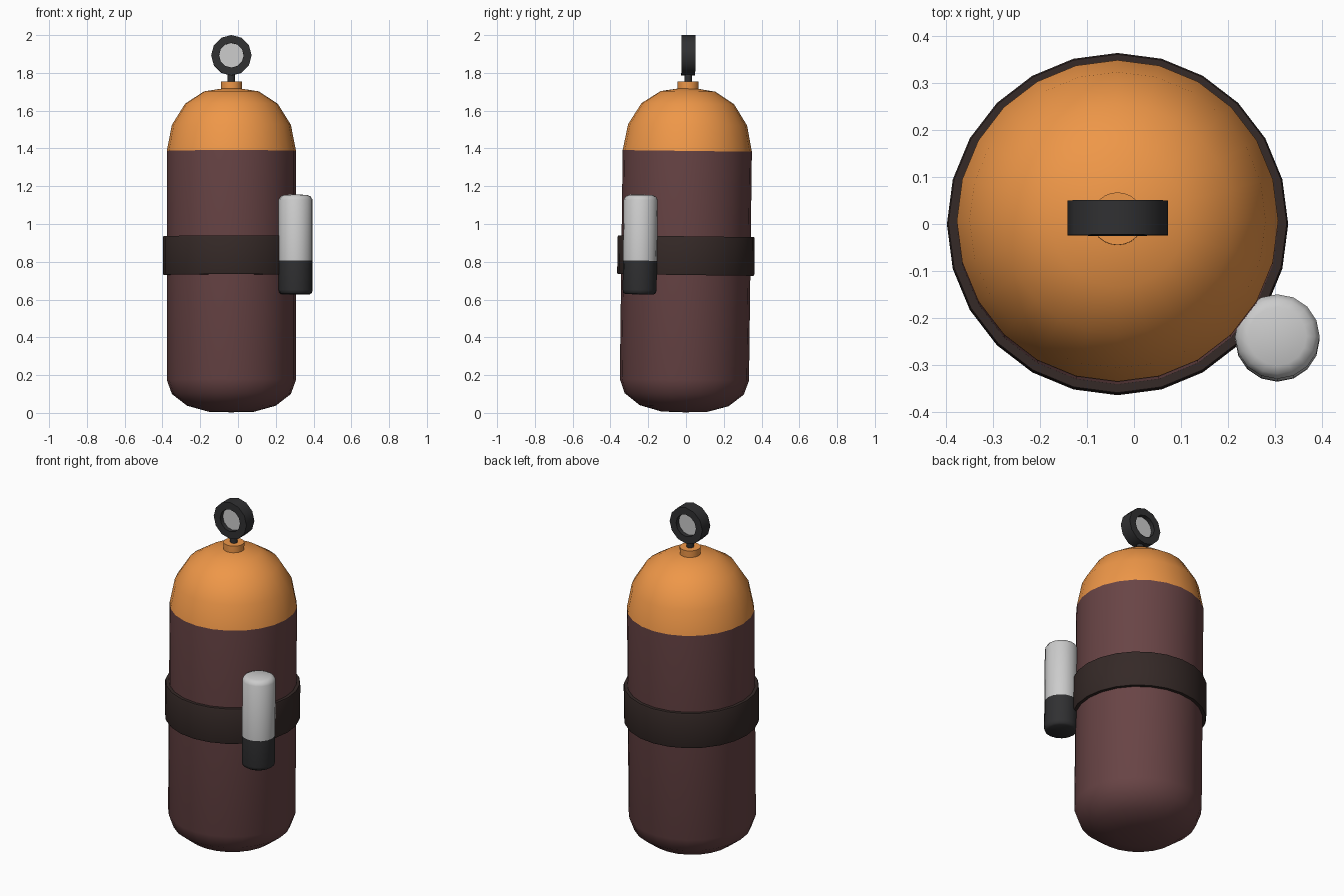
import bpy, bmesh, math
from mathutils import Matrix, Vector

if "Cube" in bpy.data.objects:
    bpy.data.objects.remove(bpy.data.objects["Cube"])

PIVOT = Vector((0, 0, 0.85))
# the whole model leans back very slightly
LEAN = Matrix.Translation(PIVOT) @ Matrix.Rotation(-0.0125, 4, 'X') @ Matrix.Translation(-PIVOT)
CX = -0.035


def material(name, rgb):
    m = bpy.data.materials.new(name)
    m.diffuse_color = (*rgb, 1)
    m.use_nodes = True
    m.node_tree.nodes["Principled BSDF"].inputs["Base Color"].default_value = m.diffuse_color
    return m


MAROON = material("maroon", (0.14, 0.058, 0.06))
ORANGE = material("orange", (0.86, 0.31, 0.065))
STRAP = material("dark_brown", (0.035, 0.022, 0.02))
BLACK = material("black", (0.03, 0.03, 0.032))
GREY = material("light_grey", (0.65, 0.65, 0.65))


def lathe(name, profile, sides, mat, centre, axis='Z', closed=False, angle=35):
    """Spin a (radius, height) profile around an axis through centre."""
    bm = bmesh.new()
    rings = []
    for r, h in profile:
        if r == 0:
            rings.append([bm.verts.new((0, 0, h))] * sides)
        else:
            rings.append([bm.verts.new((r * math.cos(i * math.tau / sides),
                                        r * math.sin(i * math.tau / sides), h))
                          for i in range(sides)])
    pairs = list(zip(rings, rings[1:]))
    if closed:
        pairs.append((rings[-1], rings[0]))
    for a, b in pairs:
        for i in range(sides):
            j = (i + 1) % sides
            bm.faces.new(list(dict.fromkeys((a[i], a[j], b[j], b[i]))))
    bmesh.ops.recalc_face_normals(bm, faces=bm.faces)
    rot = Matrix.Rotation(math.pi / 2, 4, 'X') if axis == 'Y' else Matrix()
    bm.transform(LEAN @ Matrix.Translation(centre) @ rot)
    mesh = bpy.data.meshes.new(name)
    bm.to_mesh(mesh)
    bm.free()
    mesh.materials.append(mat)
    ob = bpy.data.objects.new(name, mesh)
    bpy.context.collection.objects.link(ob)
    bpy.ops.object.select_all(action='DESELECT')
    ob.select_set(True)
    bpy.context.view_layer.objects.active = ob
    bpy.ops.object.shade_smooth_by_angle(angle=math.radians(angle))
    return ob


# main tank: rounded base and straight wall
lathe("tank_body", [(0, 0.003), (0.12, 0.006), (0.235, 0.038), (0.315, 0.1),
                    (0.342, 0.175), (0.342, 1.387)], 24, MAROON, (CX, 0, 0))
# domed shoulder
lathe("tank_dome", [(0.342, 1.387), (0.315, 1.525), (0.245, 1.637),
                    (0.145, 1.702), (0, 1.725)], 24, ORANGE, (CX, 0, 0))
# neck collar
lathe("neck_collar", [(0.056, 1.71), (0.056, 1.755), (0, 1.755)], 24, ORANGE, (CX, 0, 0))
# strap around the tank
lathe("strap", [(0.34, 0.73), (0.36, 0.73), (0.363, 0.738), (0.363, 0.927),
                (0.36, 0.935), (0.34, 0.935)], 24, STRAP, (CX, 0, 0), closed=True)

# valve stem and gauge
lathe("valve_stem", [(0.02, 1.75), (0.02, 1.81)], 12, BLACK, (CX, 0, 0))
lathe("gauge_ring", [(0.065, -0.037), (0.107, -0.037), (0.107, 0.037), (0.065, 0.037)],
      12, BLACK, (CX, 0, 1.893), axis='Y', closed=True)
lathe("gauge_face", [(0, -0.012), (0.066, -0.012), (0.066, 0.012), (0, 0.012)],
      12, GREY, (CX, 0, 1.893), axis='Y')

# small side bottle with dark foot
SIDE = (0.305, -0.243, 0)
lathe("side_bottle", [(0.09, 0.803), (0.09, 1.125), (0.08, 1.143), (0.062, 1.151),
                      (0, 1.153)], 16, GREY, SIDE, angle=50)
lathe("side_bottle_foot", [(0, 0.624), (0.075, 0.625), (0.086, 0.632), (0.09, 0.648),
                           (0.09, 0.803)], 16, BLACK, SIDE, angle=50)
